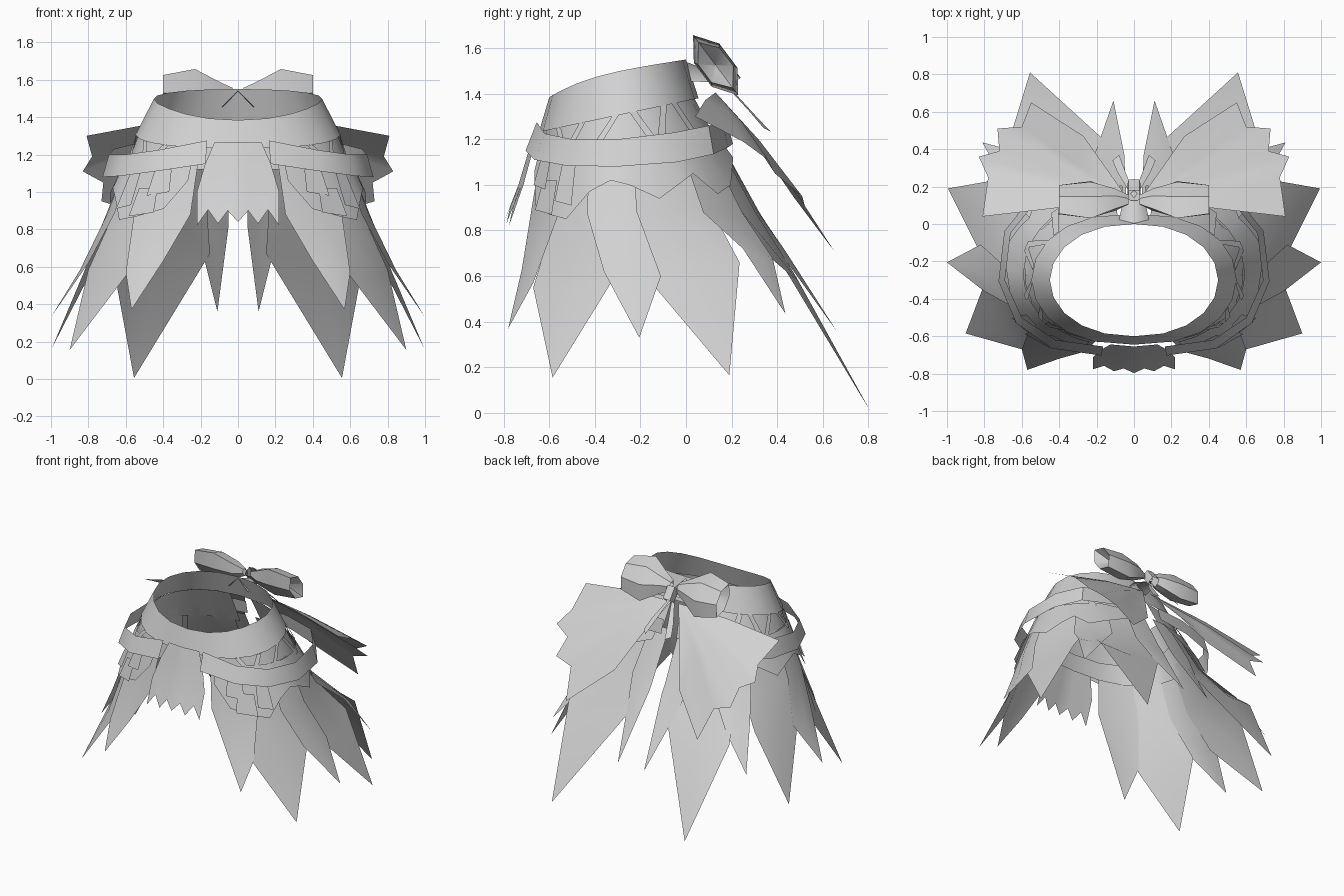
import bpy, bmesh, math
from mathutils import Vector

cube = bpy.data.objects.get("Cube")
if cube:
    bpy.data.objects.remove(cube, do_unlink=True)

grey = bpy.data.materials.new("cloth_grey")
grey.use_nodes = True
COLOR = (0.64, 0.64, 0.64, 1)
grey.diffuse_color = COLOR
grey.node_tree.nodes["Principled BSDF"].inputs["Base Color"].default_value = COLOR


def sheet(name, verts, faces, angle=35):
    """Thin cloth part for the left half, mirrored to the right."""
    bm = bmesh.new()
    vs = [bm.verts.new(v) for v in verts]
    for f in faces:
        bm.faces.new([vs[i] for i in f])
    bmesh.ops.recalc_face_normals(bm, faces=bm.faces)
    # turn the cloth so that it faces away from the body
    bm.normal_update()
    c = Vector((0, -0.29, 0.9))
    if sum(f.normal.dot(f.calc_center_median() - c) * f.calc_area() for f in bm.faces) < 0:
        bmesh.ops.reverse_faces(bm, faces=bm.faces)
    me = bpy.data.meshes.new(name)
    bm.to_mesh(me)
    bm.free()
    me.materials.append(grey)
    ob = bpy.data.objects.new(name, me)
    bpy.context.collection.objects.link(ob)
    m = ob.modifiers.new("mirror", 'MIRROR')
    m.use_clip = True
    bpy.ops.object.select_all(action='DESELECT')
    ob.select_set(True)
    bpy.context.view_layer.objects.active = ob
    bpy.ops.object.shade_smooth_by_angle(angle=math.radians(angle))


def strip(name, *rows, angle=35):
    """Grid of quads through rows of equal length."""
    n = len(rows[0])
    faces = [(r * n + i, r * n + i + 1, (r + 1) * n + i + 1, (r + 1) * n + i)
             for r in range(len(rows) - 1) for i in range(n - 1)]
    sheet(name, [p for row in rows for p in row], faces, angle)


def waist_z(deg):
    """Height of the slanted seam under the waistband; -90 is front, 90 is back."""
    return 1.306 + 0.074 * math.sin(math.radians(deg))


def cone(deg, z, out=0.0):
    """Point on the flared skirt surface."""
    c, s = math.cos(math.radians(deg)), math.sin(math.radians(deg))
    c = c ** 0.8 if c > 1e-6 else 0
    d = waist_z(deg) - z
    flare = 0.55 if s > 0 else 0.17
    return Vector(((0.54 + 0.39 * d + out) * c, -0.295 + (0.342 + flare * d + out) * s, z))


# Waistband: slanted flaring ring
angles = range(-90, 91, 18)
top = []
for a in angles:
    c, s = math.cos(math.radians(a)), math.sin(math.radians(a))
    y = -0.3 + 0.3 * s
    top.append((0.45 * c ** 0.9 if c > 1e-6 else 0, y, 1.55 + 0.16 * y - 0.07 * (y / 0.6) ** 4))
strip("waistband", top, [cone(a, waist_z(a), .008) for a in angles])

# Yoke under the waistband
yoke = list(range(-90, 73, 18)) + [84]
strip("yoke", [cone(a, waist_z(a) + .01, -.008) for a in yoke], [cone(a, 1.12, -.012) for a in yoke])

# Belt, open at the front
belt = [(.165, -.655, 1.275, 1.15), (.42, -.62, 1.225, 1.11), (.6, -.5, 1.2, 1.085),
        (.69, -.3, 1.2, 1.08), (.66, -.05, 1.23, 1.10), (.54, .10, 1.26, 1.135),
        (.30, .16, 1.275, 1.165), (.06, .18, 1.28, 1.18)]
strip("belt", [(x, y, z) for x, y, z, _ in belt],
      [(x * 1.05, -.25 + (y + .25) * (1.12 if y < -.2 else 1.06), z) for x, y, _, z in belt])

# Crossed straps between waistband and belt
for k, (a, b) in enumerate([(-52, -44), (-30, -38), (-5, -18), (8, 20), (32, 22), (42, 50)]):
    strip(f"strap_{k}", [cone(a, waist_z(a), .006), cone(a + 5, waist_z(a + 5), .006)],
          [cone(b, 1.17, .014), cone(b + 5, 1.17, .014)])

# Front apron with a jagged hem
hem_x = [0, .055, .107, .16, .22]
hem_z = [.84, .90, .83, .905, .82]
strip("apron", [(x * .57, -.655 + x * .05, 1.265) for x in hem_x],
      [(x * .8, -.69 + x * .08, 1.15) for x in hem_x],
      [(x, -.735 + x * .1, 1.0) for x in hem_x],
      [(x, -.80 + (z - .83) * .3 + x * .12, z) for x, z in zip(hem_x, hem_z)])

# Overskirt with an uneven hem
hem = [(-70, 1.06), (-60, .91), (-45, .87), (-32, .85), (-18, .97), (-5, 1.02), (5, 1.0),
       (18, .94), (30, 1.01), (38, 1.05), (48, .96), (60, 1.0), (82, 1.12)]
strip("overskirt", [cone(a, 1.2, .008) for a, z in hem], [cone(a, z, .022) for a, z in hem])

# Small hanging plates at the front corners
for k, (a, w, z1, z2) in enumerate([(-60, 11, 1.12, 1.0), (-54, 13, 1.02, .89), (-38, 10, 1.1, .93)]):
    strip(f"hip_plate_{k}", [cone(a, z1, .03), cone(a + w, z1, .03)],
          [cone(a - 2, z2, .04), cone(a + w, z2 - .02, .04)])

# Pointed skirt panels: start angle, end angle, two shoulders, tip
panels = [
    (-73, -40, (.40, -.72, .63), (.60, -.67, .57), (.57, -.78, .37)),
    (-44, -16, (.60, -.67, .55), (.80, -.32, .585), (.90, -.585, .155)),
    (-20, 8, (.80, -.36, .62), (.82, -.11, .60), (1.0, -.205, .33)),
    (3, 44, (.82, -.16, .58), (.74, .235, .66), (.995, .19, .165)),
    (38, 62, (.71, .25, .72), (.60, .38, .68), (.81, .436, .435)),
    (47, 81, (.67, .44, .62), (.15, .44, .67), (.556, .81, .005)),
    (76, 88, (.19, .43, .68), (.05, .36, .82), (.11, .66, .36)),
]
for k, (a, b, s1, s2, tip) in enumerate(panels):
    m, off = (a + b) / 2, -.01 * (k % 2)
    s1, s2, tip = Vector(s1), Vector(s2), Vector(tip)
    mid = (s1 + s2) / 2
    mid += (tip - mid) * .1 + Vector((mid.x, mid.y + .3, 0)) * .02
    rows = [[cone(t, z, off) for t in (a, m, b)] for z in (1.2, .88)] + [[s1, mid, s2]]
    verts = [p for r in rows for p in r] + [tip]
    faces = [(0, 1, 4, 3), (1, 2, 5, 4), (3, 4, 7, 6), (4, 5, 8, 7), (6, 7, 9), (7, 8, 9)]
    sheet(f"skirt_panel_{k}", verts, faces, 50)

# Wide back flaps fanning out from the bow
root = Vector((.03, .13, 1.405))
edge = [Vector(p) for p in [(.81, .04, 1.3), (.78, .25, 1.19), (.83, .36, 1.11), (.72, .39, 1.05),
                            (.73, .51, .95), (.60, .52, .91), (.55, .65, .71), (.27, .47, .95)]]
inner = [root.lerp(p, .5) + Vector((0, 0, .02)) for p in edge]
n = len(edge)
faces = [(0, 1 + i, 2 + i) for i in range(n - 1)]
faces += [(1 + i, 1 + n + i, 2 + n + i, 2 + i) for i in range(n - 1)]
sheet("back_flap", [root] + inner + edge, faces, 50)

# Bow: puffed loops with dished ends, knot, centre wrap and tails on a tilted plane
O, U, N = Vector((0, .13, 1.525)), Vector((0, .6, -.8)), Vector((0, .8, .6))


def bow(x, u, nn):
    return O + Vector((x, 0, 0)) + U * u + N * nn


hexagon = [(1, 0), (.4, 1), (-.4, 1), (-1, 0), (-.4, -1), (.4, -1), (1, 0)]
loop = [(.03, .04, .02), (.10, .08, .05), (.23, .165, .07), (.40, .125, .06), (.30, .002, .002)]
strip("bow_loop", *[[bow(x, u * w, v * t) for u, v in hexagon] for x, w, t in loop])
knot = [(0, .035), (.03, .03), (.035, 0), (.03, -.03), (0, -.035)]
strip("bow_knot", *[[bow(x, .06 + u, v + .02) for u in (-.05, 0, .05)] for x, v in knot], angle=60)
sheet("bow_centre", [(0, .0, 1.54), (.085, .0, 1.455), (.06, .12, 1.45), (0, .18, 1.47)],
      [(0, 1, 2, 3)])
strip("bow_tail", [(.01, .19, 1.43), (.03, .18, 1.43)], [(.05, .29, 1.32), (.09, .28, 1.32)],
      [(.08, .37, 1.235), (.115, .34, 1.25)])
